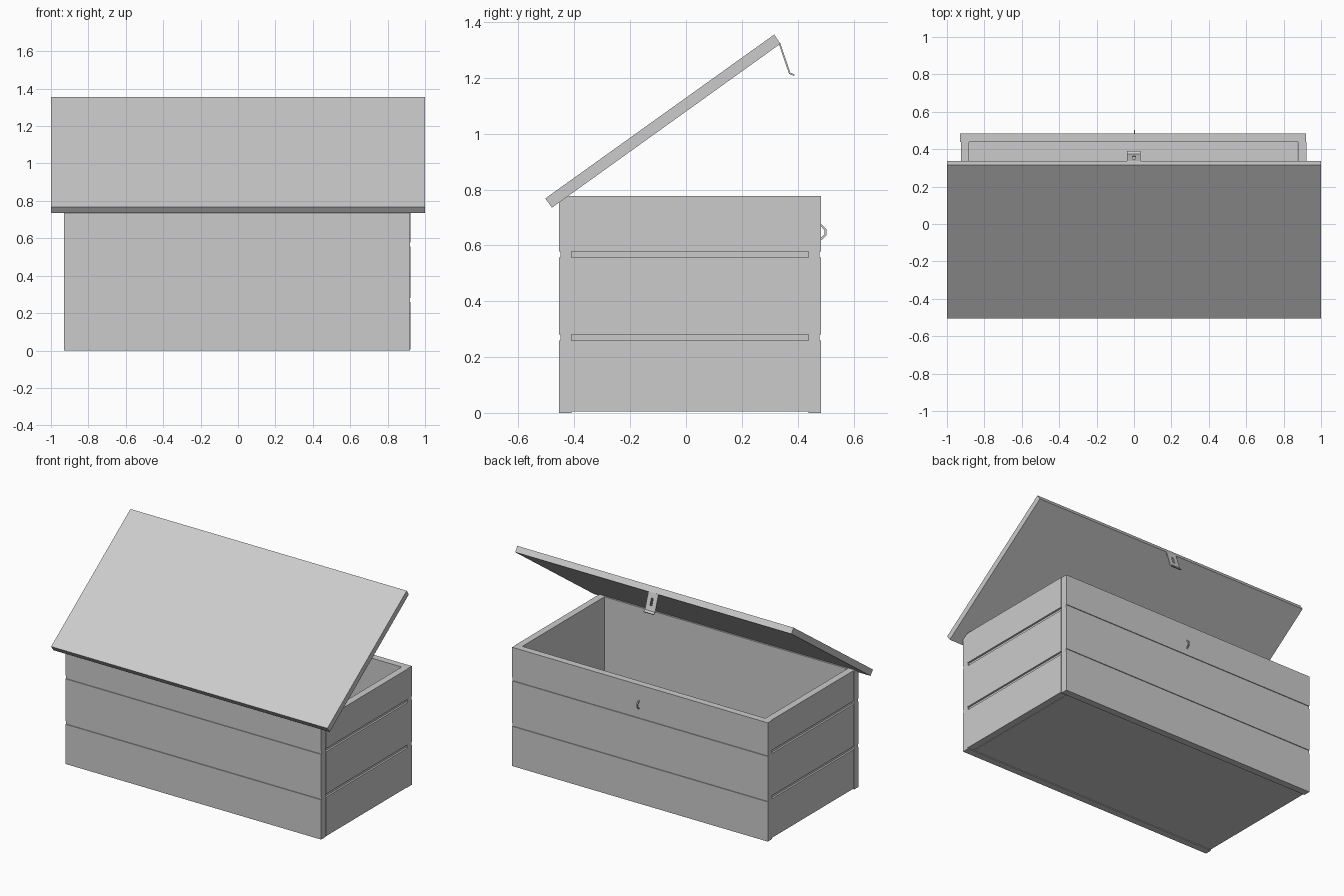
import bpy, bmesh, math
from mathutils import Vector

if "Cube" in bpy.data.objects:
    bpy.data.objects.remove(bpy.data.objects["Cube"])

grey = bpy.data.materials.new("plain grey")
grey.diffuse_color = (0.6, 0.6, 0.6, 1)
grey.use_nodes = True
grey.node_tree.nodes["Principled BSDF"].inputs["Base Color"].default_value = grey.diffuse_color


def finish(name, bm):
    bmesh.ops.recalc_face_normals(bm, faces=bm.faces)
    me = bpy.data.meshes.new(name)
    bm.to_mesh(me)
    bm.free()
    me.materials.append(grey)
    ob = bpy.data.objects.new(name, me)
    bpy.context.collection.objects.link(ob)
    return ob


def extrude(name, points, along):
    """Closed outline swept along a vector."""
    bm = bmesh.new()
    face = bm.faces.new([bm.verts.new(p) for p in points])
    new = bmesh.ops.extrude_face_region(bm, geom=[face])["geom"]
    bmesh.ops.translate(bm, vec=along,
                        verts=[v for v in new if isinstance(v, bmesh.types.BMVert)])
    return finish(name, bm)


def box(name, lo, hi):
    (x0, y0, z0), (x1, y1, z1) = lo, hi
    return extrude(name, [(x0, y0, z0), (x1, y0, z0), (x1, y1, z0), (x0, y1, z0)],
                   (0, 0, z1 - z0))


TOP, WALL = 0.777, 0.045
GROOVES = [(0.26, 0.281), (0.557, 0.578)]


def grooved_wall(name, start, inward, along, bottom, depth):
    """Plank wall with two horizontal grooves on its outer face."""
    outline = [(WALL, bottom), (0, bottom)]
    for a, b in GROOVES:
        outline += [(0, a), (depth, a), (depth, b), (0, b)]
    outline += [(0, TOP), (WALL, TOP)]
    pts = [Vector(start) + Vector(inward) * u + Vector((0, 0, z)) for u, z in outline]
    return extrude(name, pts, along)


# Chest walls: long boards cover the ends of the side panels
LEFT, RIGHT, FRONT, BACK = -0.93, 0.92, -0.455, 0.483
grooved_wall("front_wall", (LEFT, FRONT, 0), (0, 1, 0), (RIGHT - LEFT, 0, 0), 0, 0.005)
grooved_wall("back_wall", (LEFT, BACK, 0), (0, -1, 0), (RIGHT - LEFT, 0, 0), 0, 0.005)
side_span = (0, BACK - FRONT - 2 * WALL, 0)
grooved_wall("left_wall", (LEFT + 0.004, FRONT + WALL, 0), (1, 0, 0), side_span, 0.005, 0.012)
grooved_wall("right_wall", (RIGHT + 0.003, FRONT + WALL, 0), (-1, 0, 0), side_span, 0.005, 0.012)

# Chest floor
box("floor", (LEFT + WALL, FRONT + WALL, 0.005), (RIGHT - WALL, BACK - WALL, 0.045))

# Raised lid, hinged along the front edge
extrude("lid", [(-1, -0.504, 0.768), (-1, -0.48, 0.735), (-1, 0.338, 1.322), (-1, 0.316, 1.355)],
        (2, 0, 0))

# Hasp plate with a slot and a bent tip
upper, lower, tip = Vector((0, 0.335, 1.323)), Vector((0, 0.371, 1.217)), Vector((0, 0.388, 1.209))
rows = [upper.lerp(lower, t) for t in (0, 0.3, 0.7, 1)] + [tip]
cols = [-0.037, -0.007, 0.007, 0.036]
bm = bmesh.new()
grid = [[bm.verts.new((x, r.y, r.z)) for x in cols] for r in rows]
for i in range(len(rows) - 1):
    for j in range(len(cols) - 1):
        if (i, j) != (1, 1):
            bm.faces.new((grid[i][j], grid[i][j + 1], grid[i + 1][j + 1], grid[i + 1][j]))
hasp = finish("hasp", bm)
mod = hasp.modifiers.new("thickness", "SOLIDIFY")
mod.thickness = 0.006
mod.offset = 0

# Staple on the back wall: a flat angular loop
outer = [(0.48, 0.677), (0.486, 0.675), (0.503, 0.657), (0.503, 0.636), (0.486, 0.62), (0.48, 0.618)]
inner = [(0.48, 0.626), (0.484, 0.627), (0.496, 0.639), (0.496, 0.654), (0.484, 0.668), (0.48, 0.67)]
extrude("staple", [(-0.001, y, z) for y, z in outer + inner], (0.007, 0, 0))
